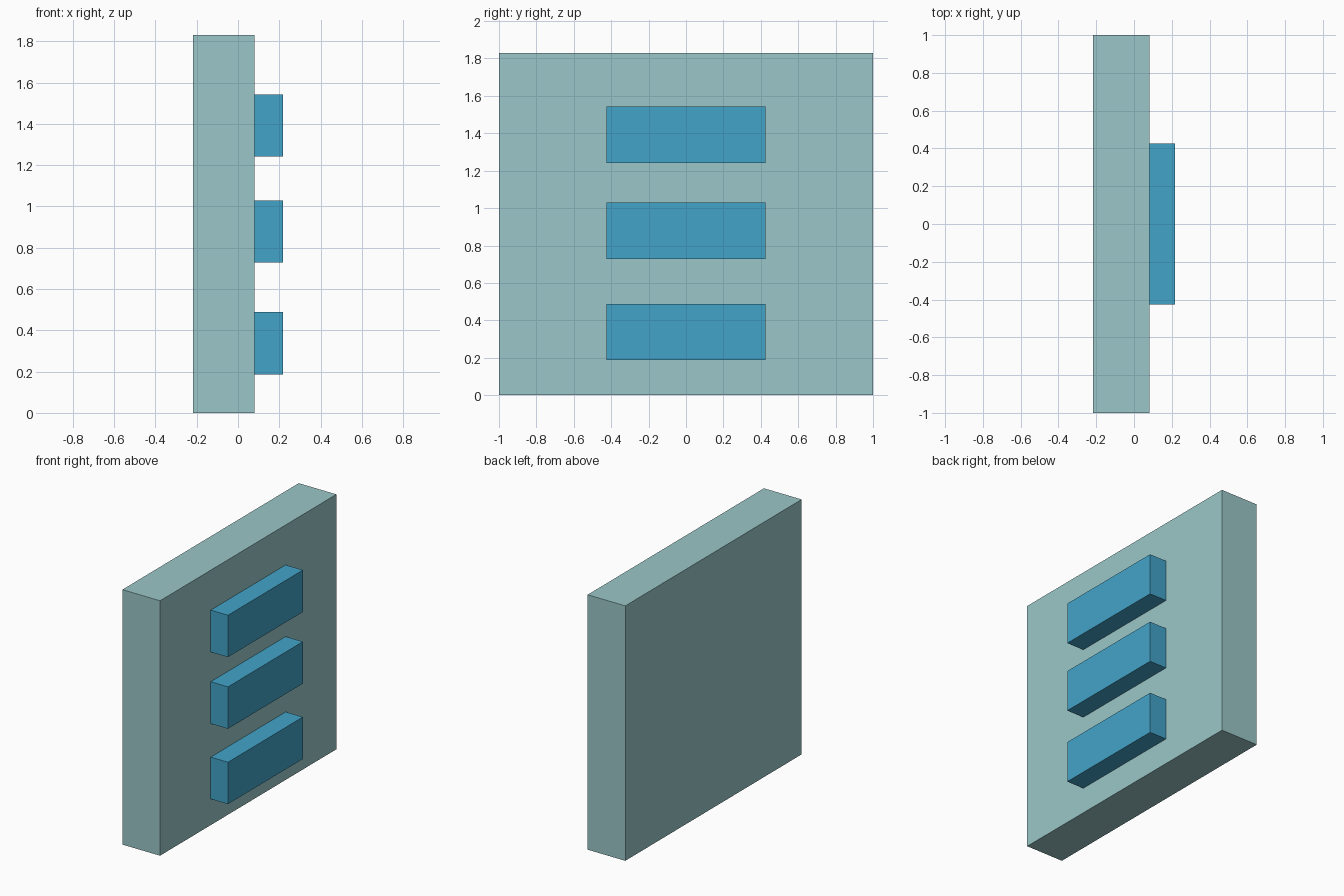
import bpy

if "Cube" in bpy.data.objects:
    bpy.data.objects.remove(bpy.data.objects["Cube"])


def material(name, color):
    mat = bpy.data.materials.new(name)
    mat.diffuse_color = color
    mat.use_nodes = True
    mat.node_tree.nodes["Principled BSDF"].inputs["Base Color"].default_value = mat.diffuse_color
    return mat


def box(name, lo, hi, mat):
    """Box spanning two opposite corners."""
    bpy.ops.mesh.primitive_cube_add(size=1, location=[(a + b) / 2 for a, b in zip(lo, hi)])
    obj = bpy.context.object
    obj.name = name
    obj.scale = [b - a for a, b in zip(lo, hi)]
    bpy.ops.object.transform_apply(location=False, rotation=False, scale=True)
    obj.data.materials.append(mat)
    return obj


teal = material("pale_teal", (0.33, 0.57, 0.58, 1))
blue = material("blue", (0.055, 0.37, 0.58, 1))

# Upright slab
box("panel", (-0.218, -1, 0), (0.081, 1, 1.83), teal)

# Three raised bars on the right face
for i, z in enumerate((0.187, 0.728, 1.242)):
    box(f"bar_{i + 1}", (0.081, -0.425, z), (0.218, 0.425, z + 0.301), blue)
